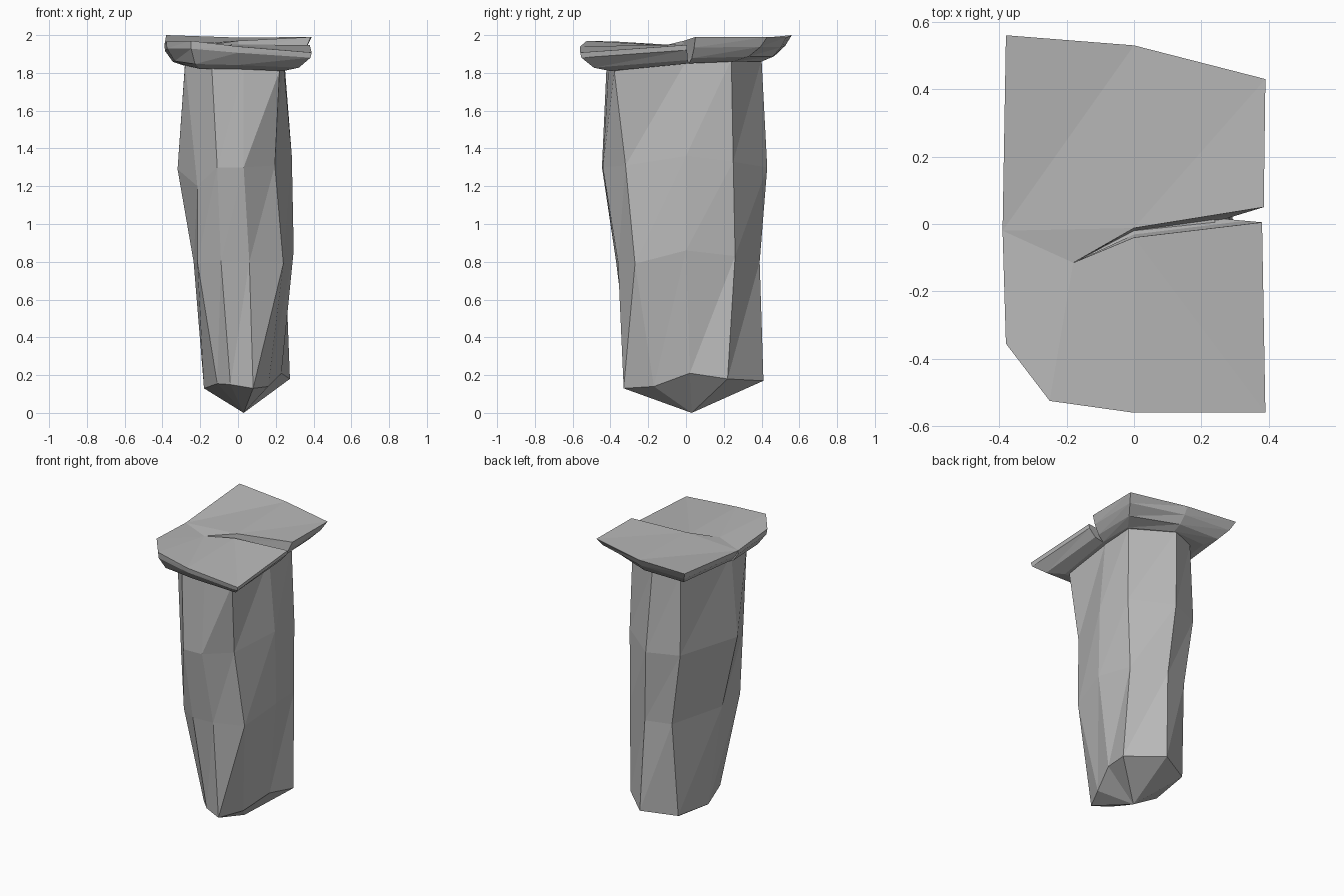
import bpy, bmesh

stone = bpy.data.materials.new("grey_stone")
stone.diffuse_color = (0.48, 0.48, 0.48, 1)


def loft(name, rings, tip=None):
    """Faceted solid through rings listed from bottom to top."""
    bm = bmesh.new()
    loops = [[bm.verts.new(p) for p in ring] for ring in rings]
    n = len(loops[0])
    for low, up in zip(loops, loops[1:]):
        for i in range(n):
            j = (i + 1) % n
            bm.faces.new((low[i], low[j], up[j]))
            bm.faces.new((low[i], up[j], up[i]))
    caps = [bm.faces.new(loops[-1])]
    if tip:
        apex = bm.verts.new(tip)
        for i in range(n):
            bm.faces.new((loops[0][(i + 1) % n], loops[0][i], apex))
    else:
        caps.append(bm.faces.new(loops[0][::-1]))
    bmesh.ops.triangulate(bm, faces=caps, ngon_method='BEAUTY')
    bmesh.ops.recalc_face_normals(bm, faces=bm.faces[:])
    mesh = bpy.data.meshes.new(name)
    bm.to_mesh(mesh)
    bm.free()
    mesh.materials.append(stone)
    obj = bpy.data.objects.new(name, mesh)
    bpy.context.collection.objects.link(obj)
    return obj


def slab(name, low, top, steps):
    """Undercut slab: steps are (outward share, height share) between outlines."""
    rings = [low]
    for t, h in steps:
        rings.append([(a[0] + (b[0] - a[0]) * t, a[1] + (b[1] - a[1]) * t,
                       a[2] + (b[2] - a[2]) * h) for a, b in zip(low, top)])
    loft(name, rings + [top])


# Column: nine ridges, left-back first, going round by the front
loft("column", [
    [(-.15, .30, .15), (-.18, .01, .13), (-.11, -.22, .155), (-.04, -.29, .15),
     (.08, -.33, .13), (.16, -.17, .14), (.23, .02, .21), (.275, .22, .18),
     (.07, .41, .17)],
    [(-.13, .34, .8), (-.235, -.065, .8), (-.215, -.29, .8), (-.09, -.37, .8),
     (.06, -.36, .8), (.24, -.27, .79), (.295, 0, .86), (.25, .26, .83),
     (.045, .39, .8)],
    [(-.20, .35, 1.3), (-.32, -.11, 1.29), (-.215, -.32, 1.2), (-.11, -.445, 1.3),
     (.03, -.44, 1.3), (.195, -.32, 1.31), (.285, 0, 1.36), (.26, .25, 1.33),
     (.01, .43, 1.3)],
    [(-.19, .33, 1.86), (-.28, -.1, 1.86), (-.28, -.27, 1.85), (-.14, -.42, 1.85),
     (.03, -.41, 1.83), (.22, -.38, 1.81), (.24, 0, 1.86), (.245, .24, 1.87),
     (-.02, .40, 1.87)],
], tip=(.03, .03, 0))

# Front half of the cracked top
slab("front_slab",
     [(-.29, -.02, 1.84), (-.28, -.26, 1.84), (-.2, -.41, 1.82), (0, -.42, 1.82),
      (.24, -.40, 1.81), (.27, .015, 1.85), (0, -.02, 1.86), (-.18, -.115, 1.85)],
     [(-.39, -.02, 1.945), (-.38, -.355, 1.965), (-.25, -.525, 1.97),
      (0, -.56, 1.94), (.39, -.56, 1.908), (.38, .005, 1.948), (0, -.04, 1.95),
      (-.18, -.115, 1.945)],
     [(.55, .18), (.96, .72)])

# Raised back half of the cracked top
slab("back_slab",
     [(-.29, -.02, 1.84), (-.18, -.115, 1.85), (0, -.02, 1.86), (.27, .015, 1.85),
      (.26, .25, 1.86), (0, .40, 1.86), (-.25, .39, 1.86)],
     [(-.39, -.02, 1.945), (-.18, -.115, 1.945), (0, -.012, 1.97), (.385, .05, 1.99),
      (.39, .43, 1.99), (0, .53, 1.987), (-.38, .56, 2.0)],
     [(.45, .2), (.8, .6)])
